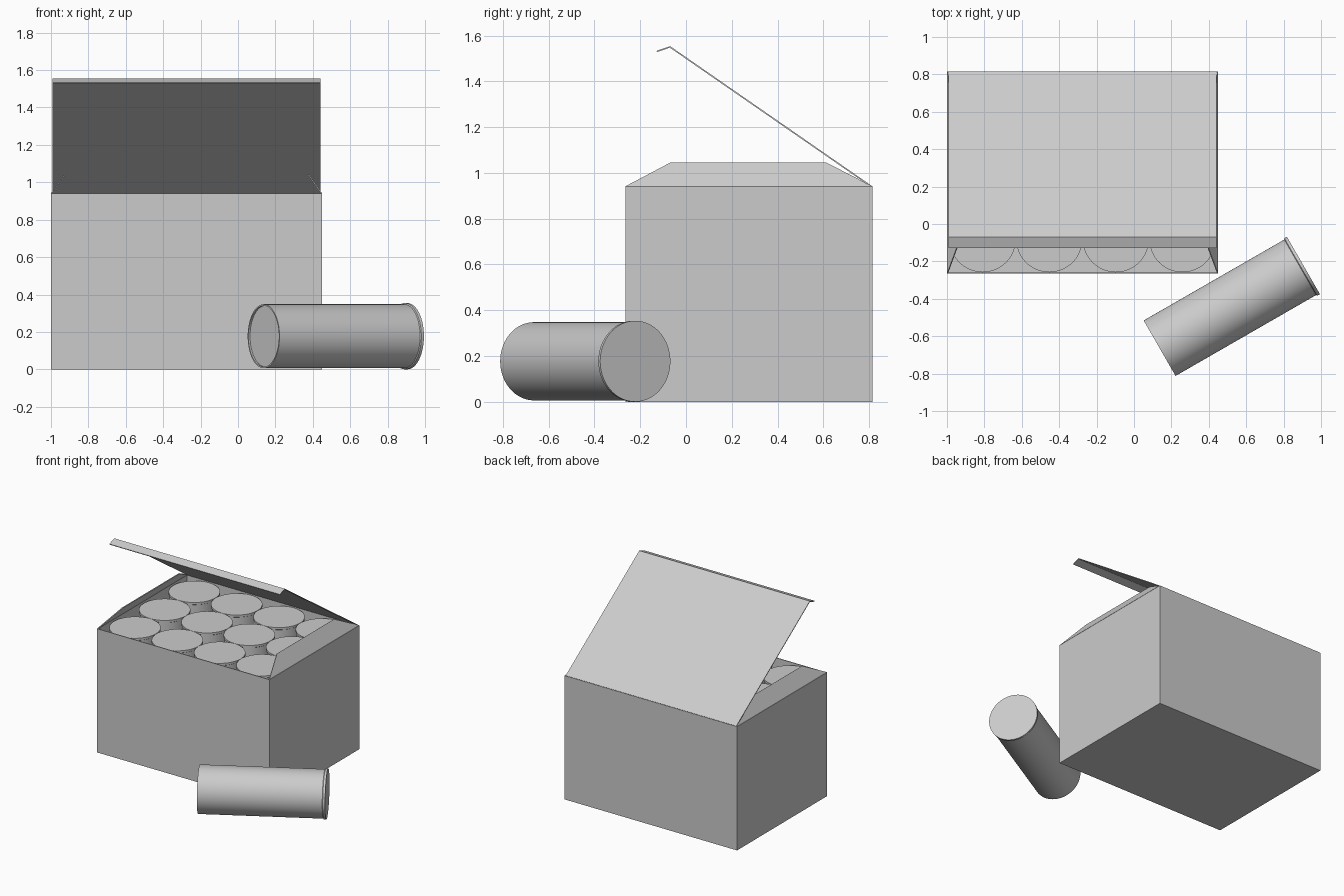
import bpy, bmesh, math
from mathutils import Matrix, Vector

if "Cube" in bpy.data.objects:
    bpy.data.objects.remove(bpy.data.objects["Cube"])

X0, X1, Y0, Y1, H = -1.0, 0.45, -0.265, 0.815, 0.94
R, L = 0.177, 0.887


def sheet(name, verts, faces, thick, offset=0.0):
    """Thin card part: flat faces given thickness."""
    me = bpy.data.meshes.new(name)
    me.from_pydata(verts, [], faces)
    bm = bmesh.new()
    bm.from_mesh(me)
    if name == "carton":
        bmesh.ops.recalc_face_normals(bm, faces=bm.faces)
    bm.to_mesh(me)
    bm.free()
    ob = bpy.data.objects.new(name, me)
    bpy.context.collection.objects.link(ob)
    m = ob.modifiers.new("card", 'SOLIDIFY')
    m.thickness, m.offset = thick, offset
    m.use_even_offset = True
    return ob


# open carton: floor and four walls
rim = [(X0, Y0), (X1, Y0), (X1, Y1), (X0, Y1)]
verts = [(x, y, 0) for x, y in rim] + [(x, y, H) for x, y in rim]
faces = [(3, 2, 1, 0)] + [(i, (i + 1) % 4, (i + 1) % 4 + 4, i + 4) for i in range(4)]
sheet("carton", verts, faces, 0.006, -1)

# raised lid with folded front lip
side = [(Y1 - 0.003, H), (-0.07, 1.551), (-0.128, 1.531)]
verts = [(x, y, z) for y, z in side for x in (X0 + 0.008, X1 - 0.008)]
sheet("lid", verts, [(0, 1, 3, 2), (2, 3, 5, 4)], 0.006)

# trapezoid side flaps leaning inward
for label, x, s in (("left", X0 + 0.003, 1), ("right", X1 - 0.003, -1)):
    t = x + s * 0.072
    sheet(label + "_flap", [(x, Y0, H), (x, Y1, H), (t, 0.615, 1.043), (t, -0.07, 1.043)],
          [(0, 1, 2, 3)], 0.006)


def can_mesh():
    """Lathed can: recessed base, slim body, wider cap."""
    prof = [(0, 0.01), (0.163, 0.01), (0.163, 0), (0.171, 0),
            (0.171, L - 0.02), (R, L - 0.016), (R, L), (0, L)]
    bm = bmesh.new()
    vs = [bm.verts.new((r, 0, z)) for r, z in prof]
    es = [bm.edges.new(p) for p in zip(vs, vs[1:])]
    bmesh.ops.spin(bm, geom=vs + es, axis=(0, 0, 1), cent=(0, 0, 0),
                   angle=math.tau, steps=64)
    bmesh.ops.remove_doubles(bm, verts=bm.verts, dist=1e-5)
    bmesh.ops.recalc_face_normals(bm, faces=bm.faces)
    me = bpy.data.meshes.new("can")
    bm.to_mesh(me)
    bm.free()
    for p in me.polygons:
        p.use_smooth = True
    me.set_sharp_from_angle(angle=math.radians(30))
    return me


can = can_mesh()


def place_can(name, matrix):
    ob = bpy.data.objects.new(name, can)
    bpy.context.collection.objects.link(ob)
    ob.matrix_world = matrix


# packed cans, 4 x 3
for i in range(4):
    for j in range(3):
        place_can(f"packed_can_{i}_{j}", Matrix.Translation(
            (-0.809 + 0.356 * i, -0.081 + 0.356 * j, 0.93 - L)))

# loose can lying in front
base, axis = Vector((0.137, -0.664, R)), Vector((0.77, 0.443, 0))
place_can("loose_can", Matrix.Translation(base) @ axis.to_track_quat('Z', 'Y').to_matrix().to_4x4())
